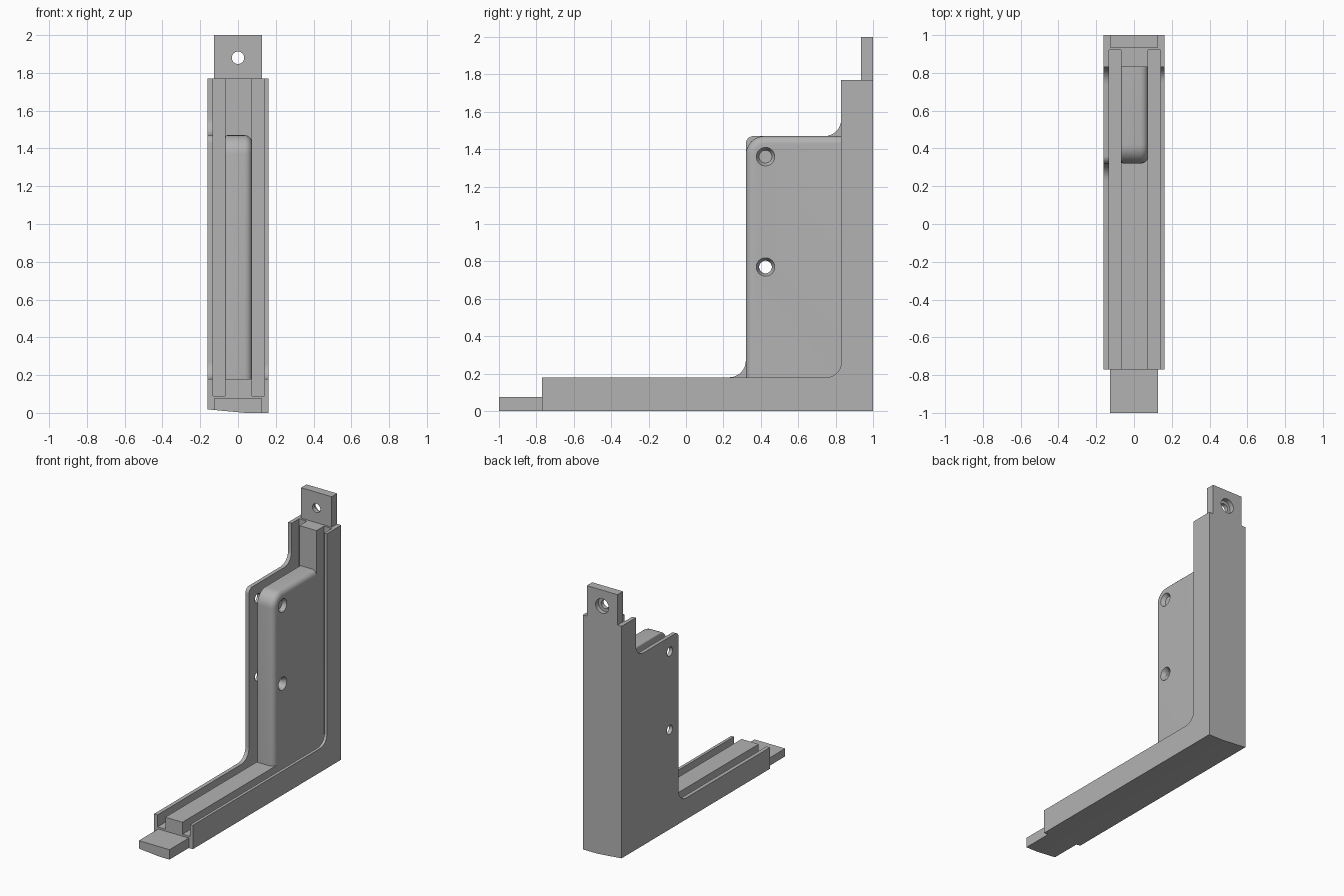
import bpy, bmesh, math
from mathutils import Vector, Matrix

default = bpy.data.objects.get("Cube")
if default:
    bpy.data.objects.remove(default)

grey = bpy.data.materials.new("plain_grey")
grey.use_nodes = True
grey.diffuse_color = (0.45, 0.45, 0.45, 1)
grey.node_tree.nodes["Principled BSDF"].inputs["Base Color"].default_value = grey.diffuse_color

# Main dimensions
END, BACK, TOP = -0.77, 1.0, 1.77        # ends of the two legs
LEG_TOP, LEG_FRONT = 0.18, 0.83          # inner faces of the legs
FLOOR, REAR = 0.09, 0.92                 # bottoms of the grooves
BLOCK_FRONT, BLOCK_TOP = 0.32, 1.47      # corner of the tall block
HALF, TAB_HALF = 0.162, 0.128
CORE_R, CORE_L = -0.068, 0.075
FILLET = 0.09


def rounded(points, steps=8):
    """Outline in y and z; a third value on a point is its corner radius."""
    out = []
    for i, p in enumerate(points):
        here = Vector(p[:2])
        if len(p) == 2:
            out.append(here)
            continue
        a = (Vector(points[i - 1][:2]) - here).normalized()
        b = (Vector(points[(i + 1) % len(points)][:2]) - here).normalized()
        centre = here + (a + b) * p[2]
        for s in range(steps + 1):
            t = s / steps * math.pi / 2
            out.append(centre - b * p[2] * math.cos(t) - a * p[2] * math.sin(t))
    return out


def finish(bm, name):
    bmesh.ops.recalc_face_normals(bm, faces=bm.faces)
    mesh = bpy.data.meshes.new(name)
    bm.to_mesh(mesh)
    bm.free()
    mesh.materials.append(grey)
    obj = bpy.data.objects.new(name, mesh)
    bpy.context.collection.objects.link(obj)
    return obj


def extrude(name, points, x0, x1, soft=None):
    """Extrude an outline across x; soft maps a side to its edge radius."""
    bm = bmesh.new()
    outline = rounded(points)
    face = bm.faces.new([bm.verts.new((x0, p.x, p.y)) for p in outline])
    new = bmesh.ops.extrude_face_region(bm, geom=[face])["geom"]
    bmesh.ops.translate(bm, vec=(x1 - x0, 0, 0),
                        verts=[g for g in new if isinstance(g, bmesh.types.BMVert)])
    bmesh.ops.recalc_face_normals(bm, faces=bm.faces)
    y_max = max(p.x for p in outline)
    z_min = min(p.y for p in outline)
    for x, radius in (soft or {}).items():
        edges = []
        for e in bm.edges:
            mid = (e.verts[0].co + e.verts[1].co) / 2
            if (all(abs(v.co.x - x) < 1e-5 for v in e.verts)
                    and mid.y < y_max - 1e-4 and mid.z > z_min + 1e-4):
                edges.append(e)
        bmesh.ops.bevel(bm, geom=edges, offset=radius, segments=5,
                        profile=0.5, affect='EDGES')
    return finish(bm, name)


def boolean(target, tool, operation):
    mod = target.modifiers.new(operation.title(), 'BOOLEAN')
    mod.operation, mod.object, mod.solver = operation, tool, 'EXACT'
    bpy.context.view_layer.objects.active = target
    bpy.ops.object.modifier_apply(modifier=mod.name)
    bpy.data.objects.remove(tool)


def drill(target, start, direction, length, r0, r1=None):
    """Cut a round hole, or a countersink when the radii differ."""
    bm = bmesh.new()
    bmesh.ops.create_cone(bm, cap_ends=True, segments=32, radius1=r0,
                          radius2=r0 if r1 is None else r1, depth=length)
    d = Vector(direction)
    turn = d.to_track_quat('Z', 'Y').to_matrix().to_4x4()
    bm.transform(Matrix.Translation(Vector(start) + d * length / 2) @ turn)
    boolean(target, finish(bm, "cutter"), 'DIFFERENCE')


def leg_outline(top, front):
    return [(END, 0), (BACK, 0), (BACK, TOP), (front, TOP), (front, top), (END, top)]


# Spine, side walls and centre core, merged into one body
body = extrude("bracket_body", leg_outline(FLOOR, REAR), -HALF, HALF)
plate = extrude("side_plate", [
    (END, 0), (BACK, 0), (BACK, TOP), (LEG_FRONT, TOP),
    (LEG_FRONT, BLOCK_TOP, FILLET), (BLOCK_FRONT, BLOCK_TOP, 0.04),
    (BLOCK_FRONT, LEG_TOP, FILLET), (END, LEG_TOP)], -HALF, -0.133)
wall_points = leg_outline(LEG_TOP, LEG_FRONT)
core = extrude("core_rib", wall_points, CORE_R, CORE_L)
wall_points[4] += (0.08,)
wall = extrude("side_wall", wall_points, 0.14, HALF)
block = extrude("core_block", [
    (BLOCK_FRONT, 0.05), (0.96, 0.05), (0.96, BLOCK_TOP),
    (BLOCK_FRONT, BLOCK_TOP, 0.1)], CORE_R, CORE_L, {CORE_L: 0.04, CORE_R: 0.012})
for part in (plate, wall, core, block):
    boolean(body, part, 'UNION')

# Two cross holes through block and plate
for z in (0.77, 1.36):
    drill(body, (0.3, 0.425, z), (-1, 0, 0), 0.6, 0.034)
    drill(body, (CORE_L + 0.001, 0.425, z), (-1, 0, 0), 0.03, 0.05, 0.034)

# Mounting tabs with counterbored holes
foot_tab = extrude("foot_tab", [(-1, 0), (END, 0), (END, 0.075), (-1, 0.075)],
                   -TAB_HALF, TAB_HALF)
top_tab = extrude("top_tab", [(0.935, TOP), (BACK, TOP), (BACK, 2), (0.935, 2)],
                  -TAB_HALF, TAB_HALF)
for tab, start, axis in ((foot_tab, (0, -0.875, -0.01), (0, 0, 1)),
                         (top_tab, (0, 1.01, 1.88), (0, -1, 0))):
    drill(tab, start, axis, 0.2, 0.033)
    drill(tab, start, axis, 0.045, 0.055)

# Slight upward slope under the plate side of the foot
for obj in (body, foot_tab):
    slope = extrude("slope_cutter", [(-1.1, -0.1), (1.1, -0.1), (1.1, 0), (-1.1, 0)],
                    -0.2, 0.04)
    for v in slope.data.vertices:
        if v.co.x < 0 and v.co.z > -0.05:
            v.co.z = 0.022
    boolean(obj, slope, 'DIFFERENCE')

# Smooth the rounded surfaces, keep hard edges crisp
for obj in (body, foot_tab, top_tab):
    bpy.ops.object.select_all(action='DESELECT')
    obj.select_set(True)
    bpy.context.view_layer.objects.active = obj
    bpy.ops.object.shade_smooth_by_angle(angle=math.radians(30))
